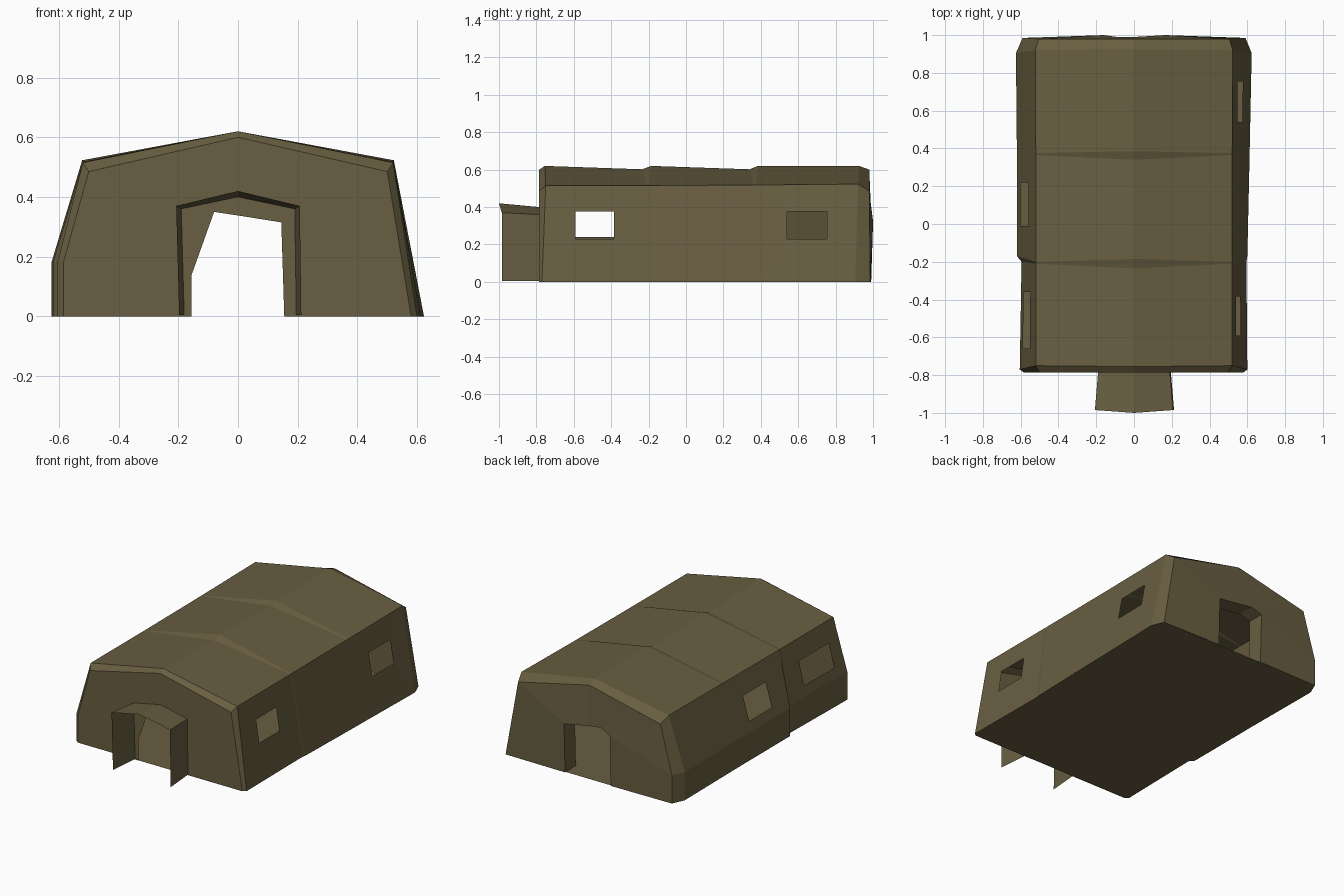
import bpy
import bmesh
from mathutils import Vector

if "Cube" in bpy.data.objects:
    bpy.data.objects.remove(bpy.data.objects["Cube"], do_unlink=True)

# Single canvas colour
COLOUR = (0.138, 0.112, 0.052, 1)
canvas = bpy.data.materials.new("olive canvas")
canvas.use_nodes = True
canvas.diffuse_color = COLOUR
bsdf = canvas.node_tree.nodes["Principled BSDF"]
bsdf.inputs["Base Color"].default_value = COLOUR
bsdf.inputs["Roughness"].default_value = 0.9


def quad(bm, *points):
    bm.faces.new([bm.verts.new(p) for p in points])


def bridge(bm, a, b, closed=False):
    """Join two matching rows of points with faces."""
    n = len(a)
    for i in range(n if closed else n - 1):
        j = (i + 1) % n
        quad(bm, a[i], a[j], b[j], b[i])


def finish(bm, name):
    bmesh.ops.remove_doubles(bm, verts=bm.verts, dist=0.0005)
    bmesh.ops.recalc_face_normals(bm, faces=bm.faces)
    mesh = bpy.data.meshes.new(name)
    bm.to_mesh(mesh)
    bm.free()
    mesh.materials.append(canvas)
    obj = bpy.data.objects.new(name, mesh)
    bpy.context.collection.objects.link(obj)
    return obj


def section(base_y, base_x, left_x, eave_y, eave_x, eave_z, ridge_y, ridge_z):
    """Cross-section from one ground edge over the ridge to the other."""
    return [Vector(p) for p in (
        (base_x, base_y, 0), (eave_x, eave_y, eave_z), (0, ridge_y, ridge_z),
        (-eave_x, eave_y, eave_z), (-left_x, base_y, 0.18), (-left_x, base_y, 0))]


def on_wall(low, high, y, z):
    """Point on the wall between two rows (each front and back end)."""
    def at(row):
        t = (y - row[0].y) / (row[1].y - row[0].y)
        return row[0].lerp(row[1], t)
    a, b = at(low), at(high)
    p = a.lerp(b, (z - a.z) / (b.z - a.z))
    return Vector((p.x, y, z))


def wall(bm, low, high, window=None):
    """Wall panel, optionally with a window hole in it."""
    outer = [low[0], low[1], high[1], high[0]]
    if window is None:
        quad(bm, *outer)
        return
    y0, y1, z0, z1 = window
    hole = [on_wall(low, high, y, z) for y, z in
            ((y0, z0), (y1, z0), (y1, z1), (y0, z1))]
    bridge(bm, outer, hole, closed=True)


# Tent shell: bays with small steps where the frames lift the canvas
sections = [
    section(-0.785, 0.58, 0.585, -0.785, 0.50, 0.485, -0.785, 0.60),
    section(-0.77, 0.60, 0.605, -0.75, 0.52, 0.515, -0.755, 0.62),
    section(-0.20, 0.595, 0.595, -0.21, 0.52, 0.515, -0.235, 0.602),
    section(-0.17, 0.60, 0.62, -0.20, 0.52, 0.515, -0.185, 0.62),
    section(0.36, 0.612, 0.62, 0.365, 0.52, 0.518, 0.34, 0.602),
    section(0.37, 0.612, 0.62, 0.375, 0.52, 0.518, 0.385, 0.62),
    section(0.905, 0.623, 0.625, 0.92, 0.522, 0.523, 0.925, 0.62),
    section(0.985, 0.59, 0.59, 0.98, 0.505, 0.485, 0.98, 0.60),
]
right_windows = {1: (-0.59, -0.385, 0.23, 0.375), 5: (0.54, 0.755, 0.23, 0.375)}
left_windows = {1: (-0.66, -0.36, 0.24, 0.39), 3: (-0.01, 0.22, 0.24, 0.39)}

bm = bmesh.new()
for i in range(len(sections) - 1):
    a, b = sections[i], sections[i + 1]
    pair = [(p, q) for p, q in zip(a, b)]
    wall(bm, pair[0], pair[1], right_windows.get(i))
    bridge(bm, a[1:4], b[1:4])
    wall(bm, pair[4], pair[3], left_windows.get(i))
    wall(bm, pair[5], pair[4])

# End walls with door openings
front_door = [Vector((x, -0.785, z)) for x, z in (
    (0.155, 0), (0.145, 0.315), (0.02, 0.335), (-0.08, 0.35), (-0.155, 0.14), (-0.155, 0))]
back_door = [Vector((x, 1.0 if 0 < z < 0.34 else 0.99, z)) for x, z in (
    (0.165, 0), (0.165, 0.315), (0, 0.342), (-0.09, 0.355), (-0.16, 0.325), (-0.16, 0))]
bridge(bm, sections[0], front_door)
bridge(bm, sections[-1], back_door)

# Canvas sleeve turned inward around the back door
bridge(bm, back_door, [p + Vector((0, -0.11, 0)) for p in back_door])
finish(bm, "tent_shell")

# Ground sheet
bm = bmesh.new()
right_edge = [s[0] for s in sections]
left_edge = [s[5] for s in sections]
lift = Vector((0, 0, 0.001))
bridge(bm, [p + lift for p in right_edge], [p + lift for p in left_edge])
floor = finish(bm, "ground_sheet")

# Entrance porch: open sheet standing out from the front door
def porch_row(y, half, eave, ridge, foot):
    return [Vector(p) for p in (
        (half + 0.005, y + foot, 0.004), (half, y + foot, eave), (0, y, ridge),
        (-half, y + foot, eave), (-half + 0.01, y + foot, 0.004))]


bm = bmesh.new()
bridge(bm, porch_row(-1.0, 0.207, 0.37, 0.42, 0.015),
       porch_row(-0.783, 0.19, 0.36, 0.40, 0))
finish(bm, "entrance_porch")
